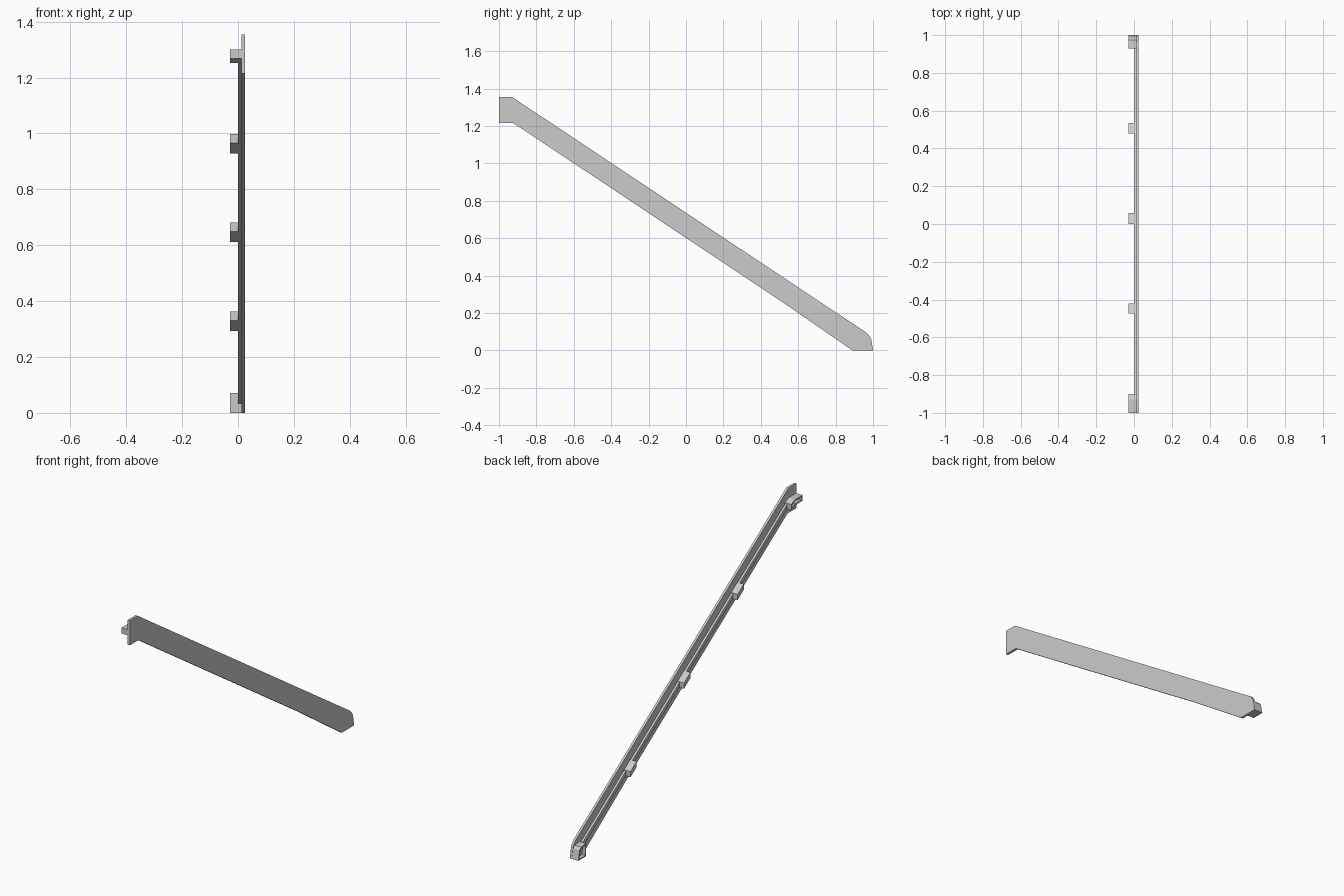
import bpy, bmesh

if "Cube" in bpy.data.objects:
    bpy.data.objects.remove(bpy.data.objects["Cube"])

SLOPE = -0.665


def top(y):
    return min(1.355, 1.355 + SLOPE * (y + 0.93))


def bottom(y):
    return max(0.0, min(1.215, 1.215 + SLOPE * (y + 0.93) + 0.005))


def mid(y):
    return 1.283 + SLOPE * (y + 0.93)


def plate(name, outline, x0, x1):
    """Extrude a (y, z) outline between two x positions."""
    bm = bmesh.new()
    face = bm.faces.new([bm.verts.new((x0, y, z)) for y, z in outline])
    ext = bmesh.ops.extrude_face_region(bm, geom=[face])
    verts = [v for v in ext["geom"] if isinstance(v, bmesh.types.BMVert)]
    bmesh.ops.translate(bm, verts=verts, vec=(x1 - x0, 0, 0))
    bmesh.ops.recalc_face_normals(bm, faces=bm.faces)
    mesh = bpy.data.meshes.new(name)
    bm.to_mesh(mesh)
    bm.free()
    obj = bpy.data.objects.new(name, mesh)
    bpy.context.collection.objects.link(obj)
    return obj


def pocket(obj, depth=0.02, rim=0.009):
    """Sink a recess into the outer (-x) side of a bracket."""
    bm = bmesh.new()
    bm.from_mesh(obj.data)
    face = min(bm.faces, key=lambda f: f.calc_center_median().x)
    bmesh.ops.inset_region(bm, faces=[face], thickness=rim)
    ext = bmesh.ops.extrude_discrete_faces(bm, faces=[face])
    bmesh.ops.translate(bm, verts=ext["faces"][0].verts, vec=(depth, 0, 0))
    bm.to_mesh(obj.data)
    bm.free()


# Sloping board in four sections with plumb joints
joints = [-0.455, 0.02, 0.5]
plate("board_upper", [(-1, 1.355), (-0.93, 1.355), (joints[0], top(joints[0])),
                      (joints[0], bottom(joints[0])), (-0.922, 1.215), (-1, 1.215)],
      0.012, 0.025)
for i, (a, b) in enumerate(zip(joints, joints[1:])):
    plate(f"board_middle_{i + 1}", [(a, top(a)), (b, top(b)), (b, bottom(b)), (a, bottom(a))],
          0.012, 0.025)
j = joints[2]
plate("board_lower", [(j, top(j)), (0.965, top(0.965)), (0.98, 0.078), (0.99, 0.06),
                      (1, 0.0), (0.89, 0.0), (j, bottom(j))], 0.012, 0.025)

# Narrow rail along the inner side of the board
H = 0.013
plate("rail", [(-0.99, 1.28 + H), (-0.925, 1.28 + H), (0.95, mid(0.95) + H),
               (0.95, mid(0.95) - H), (-0.925, 1.28 - H), (-0.99, 1.28 - H)], 0.0, 0.0125)

# Sloped intermediate brackets
for i, (a, b) in enumerate([(-0.475, -0.42), (0.0, 0.058), (0.48, 0.535)]):
    plate(f"bracket_{i + 1}", [(a, mid(a) + 0.017), (b, mid(b) + 0.017),
                               (b, mid(b) - 0.015), (a, mid(a) - 0.015)], -0.028, 0.0125)

# End brackets with a recessed outer side
upper = plate("bracket_top", [(-1, 1.3), (-0.93, 1.3), (-0.9, 1.285), (-0.9, 1.253),
                              (-0.93, 1.268), (-1, 1.268)], -0.028, 0.014)
pocket(upper)
lower = plate("bracket_foot", [(0.93, 0.072), (0.975, 0.068), (0.988, 0.055), (1, 0.0),
                               (0.93, 0.0)], -0.028, 0.014)
pocket(lower)
